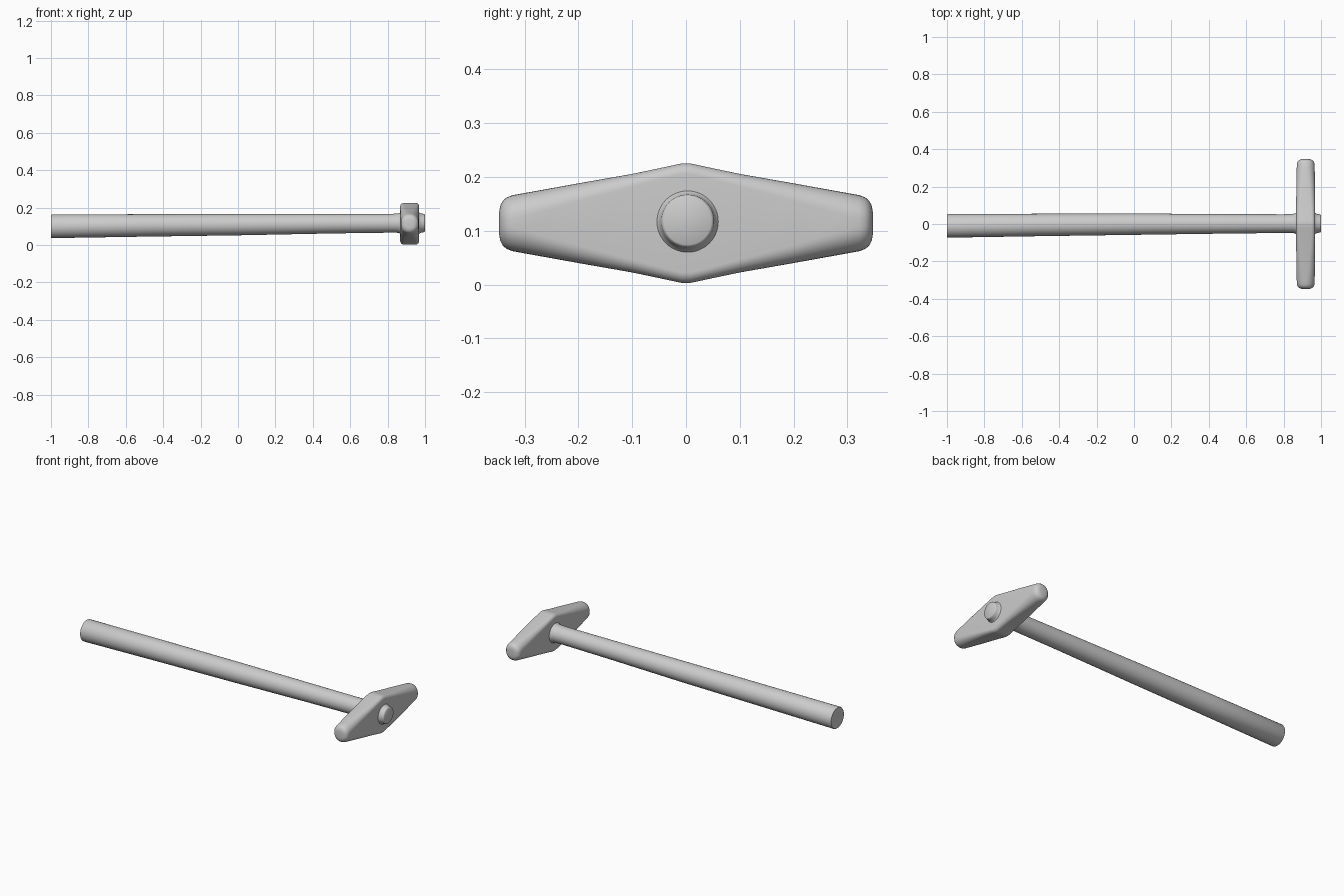
import bpy, bmesh
from math import sin, cos, pi
from mathutils import Vector

if "Cube" in bpy.data.objects:
    bpy.data.objects.remove(bpy.data.objects["Cube"])


def loft(name, rings, angle):
    """Skin a list of equal-length point rings and cap both ends."""
    bm = bmesh.new()
    loops = [[bm.verts.new(p) for p in ring] for ring in rings]
    n = len(loops[0])
    for a, b in zip(loops, loops[1:]):
        for i in range(n):
            j = (i + 1) % n
            bm.faces.new((a[i], a[j], b[j], b[i]))
    bm.faces.new(loops[0])
    bm.faces.new(loops[-1])
    bmesh.ops.recalc_face_normals(bm, faces=bm.faces)
    mesh = bpy.data.meshes.new(name)
    bm.to_mesh(mesh)
    bm.free()
    ob = bpy.data.objects.new(name, mesh)
    bpy.context.collection.objects.link(ob)
    bpy.ops.object.select_all(action='DESELECT')
    ob.select_set(True)
    bpy.context.view_layer.objects.active = ob
    bpy.ops.object.shade_smooth_by_angle(angle=angle)
    return ob


def circle(x, cy, cz, r, n=48):
    return [Vector((x, cy + r * cos(2 * pi * i / n), cz + r * sin(2 * pi * i / n)))
            for i in range(n)]


def rounded_rect(y, hx, hz, r, steps=8):
    """Rounded rectangle in the xz plane at the given y."""
    pts = []
    for k, (sx, sz) in enumerate(((1, 1), (-1, 1), (-1, -1), (1, -1))):
        for s in range(steps + 1):
            a = (k + s / steps) * pi / 2
            pts.append(Vector((0.918 + sx * (hx - r) + r * cos(a), y,
                               0.114 + sz * (hz - r) + r * sin(a))))
    return pts


# Tapered handle: flared where it enters the head, with a raised end boss
handle = [
    (-1.0, -0.010, 0.100, 0.061), (-0.996, -0.010, 0.100, 0.063),
    (-0.5, -0.005, 0.105, 0.060), (0.0, -0.001, 0.109, 0.057),
    (0.5, 0.001, 0.114, 0.052), (0.8, 0.002, 0.116, 0.050),
    (0.85, 0.003, 0.117, 0.051), (0.863, 0.003, 0.117, 0.054),
    (0.872, 0.003, 0.117, 0.062), (0.966, 0.003, 0.117, 0.060),
    (0.971, 0.003, 0.117, 0.055), (0.978, 0.003, 0.117, 0.051),
    (0.994, 0.003, 0.118, 0.049), (0.998, 0.003, 0.118, 0.047),
    (1.0, 0.003, 0.118, 0.044)]
loft("handle", [circle(*h) for h in handle], 0.9)

# Diamond-shaped head, lofted from its middle to both rounded tips
half = [
    (0.008, 0.051, 0.111, 0.020), (0.022, 0.051, 0.108, 0.020),
    (0.05, 0.051, 0.102, 0.021), (0.10, 0.051, 0.0915, 0.024),
    (0.20, 0.050, 0.074, 0.033), (0.30, 0.048, 0.056, 0.043),
    (0.322, 0.047, 0.052, 0.044), (0.333, 0.044, 0.048, 0.042),
    (0.340, 0.038, 0.042, 0.037), (0.345, 0.029, 0.033, 0.028),
    (0.347, 0.018, 0.022, 0.017)]
rings = [rounded_rect(-y, *s) for y, *s in reversed(half)]
rings += [rounded_rect(y, *s) for y, *s in half]
loft("hammer_head", rings, 0.9)
